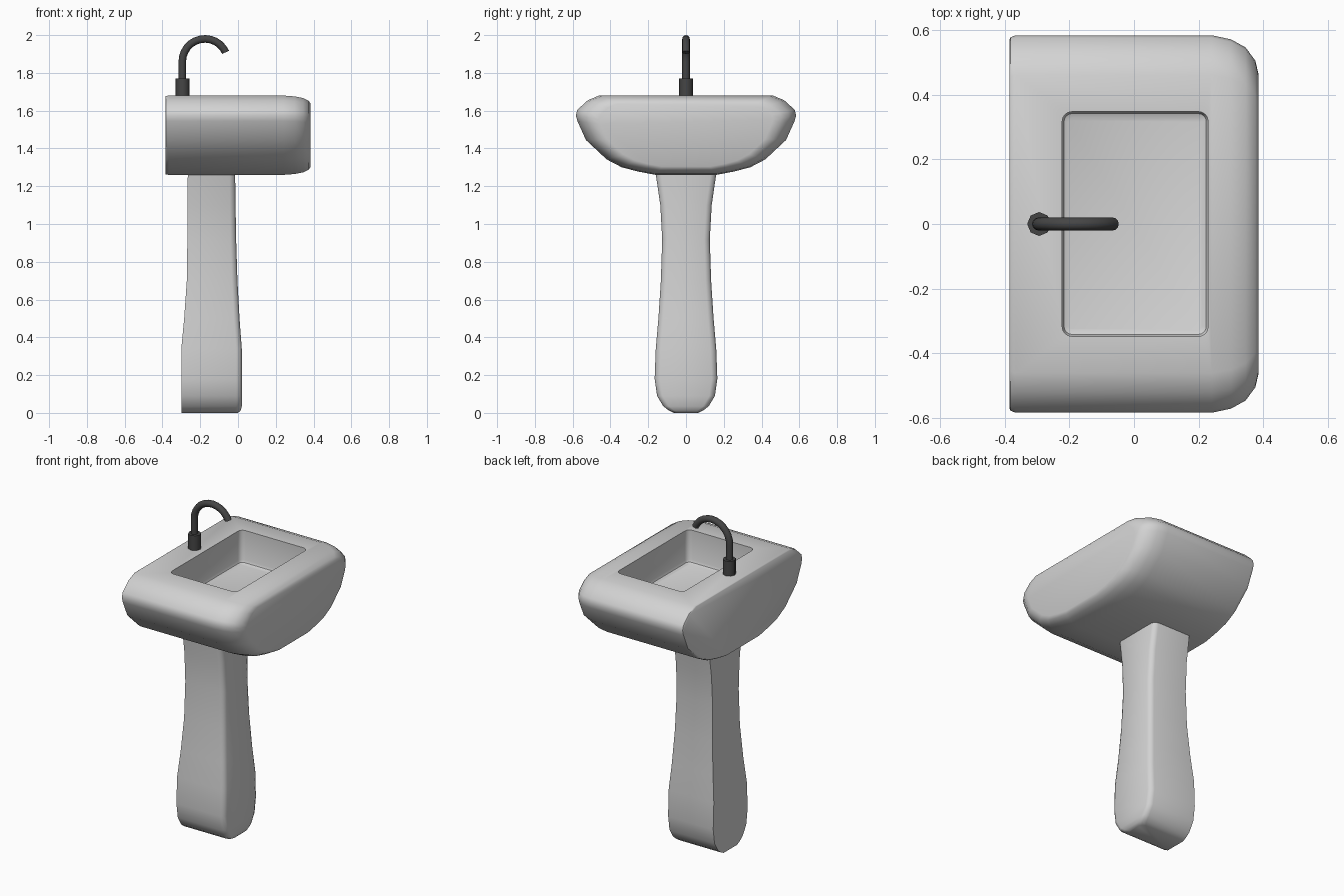
import bpy, bmesh, math
from mathutils import Vector

if "Cube" in bpy.data.objects:
    bpy.data.objects.remove(bpy.data.objects["Cube"])


def material(name, v):
    m = bpy.data.materials.new(name)
    m.diffuse_color = (v, v, v, 1)
    m.use_nodes = True
    m.node_tree.nodes["Principled BSDF"].inputs["Base Color"].default_value = m.diffuse_color
    return m


ceramic = material("white_ceramic", 0.65)
metal = material("dark_metal", 0.06)


def finish(bm, name, mat, angle=40):
    bmesh.ops.recalc_face_normals(bm, faces=bm.faces[:])
    me = bpy.data.meshes.new(name)
    bm.to_mesh(me)
    bm.free()
    ob = bpy.data.objects.new(name, me)
    bpy.context.collection.objects.link(ob)
    me.materials.append(mat)
    smooth(ob, angle)
    return ob


def smooth(ob, angle):
    bpy.ops.object.select_all(action='DESELECT')
    ob.select_set(True)
    bpy.context.view_layer.objects.active = ob
    bpy.ops.object.shade_smooth_by_angle(angle=math.radians(angle))


def loft(rings, name, mat, angle=40):
    """Skin a list of closed rings and cap both ends."""
    bm = bmesh.new()
    loops = [[bm.verts.new(p) for p in r] for r in rings]
    for a, b in zip(loops, loops[1:]):
        for i in range(len(a)):
            j = (i + 1) % len(a)
            bm.faces.new((a[i], a[j], b[j], b[i]))
    bm.faces.new(loops[0])
    bm.faces.new(loops[-1])
    return finish(bm, name, mat, angle)


# Basin: half profile (y, z), mirrored, swept along x and rounded at the +x end
half = [(0.16, 1.26), (0.25, 1.277), (0.34, 1.30), (0.42, 1.342), (0.53, 1.445),
        (0.575, 1.545), (0.583, 1.575), (0.575, 1.605), (0.52, 1.655), (0.46, 1.68)]
profile = half + [(-y, z) for y, z in reversed(half)]
stations = [(-0.385, 0.975), (-0.381, 0.99), (-0.365, 1), (0.24, 1), (0.30, 0.978),
            (0.345, 0.935), (0.375, 0.865), (0.385, 0.79)]
basin = loft([[(x, y * s, 1.47 + (z - 1.47) * s) for y, z in profile]
              for x, s in stations], "basin", ceramic)


# Bowl: rounded rectangle cut into the top
def rounded_rect(inset, z, r=0.03):
    x0, x1, y1 = -0.222 + inset, 0.229 - inset, 0.347 - inset
    pts = []
    for q, (cx, cy) in enumerate([(x1 - r, y1 - r), (x0 + r, y1 - r),
                                  (x0 + r, r - y1), (x1 - r, r - y1)]):
        for k in range(5):
            a = math.radians(90 * q + 22.5 * k)
            pts.append((cx + r * math.cos(a), cy + r * math.sin(a), z))
    return pts


cutter = loft([rounded_rect(0.02, 1.48, 0.012), rounded_rect(0.006, 1.486, 0.024),
               rounded_rect(0, 1.50), rounded_rect(0, 1.75)], "bowl_cutter", ceramic)
mod = basin.modifiers.new("bowl", 'BOOLEAN')
mod.operation = 'DIFFERENCE'
mod.solver = 'EXACT'
mod.object = cutter
bpy.context.view_layer.objects.active = basin
bpy.ops.object.modifier_apply(modifier=mod.name)
bpy.data.objects.remove(cutter)
smooth(basin, 40)

# Pedestal: (z, half width, back x, front x), sharp back edges, rounded front
levels = [(0, 0.065, -0.30, 0.0), (0.012, 0.09, -0.30, 0.014), (0.035, 0.12, -0.30, 0.02),
          (0.09, 0.153, -0.30, 0.02), (0.18, 0.166, -0.30, 0.02), (0.34, 0.16, -0.30, 0.02),
          (0.50, 0.146, -0.285, 0.008), (0.70, 0.133, -0.271, -0.003),
          (0.92, 0.126, -0.268, -0.01), (1.10, 0.136, -0.267, -0.013),
          (1.25, 0.158, -0.266, -0.015), (1.30, 0.165, -0.266, -0.015)]
rings = []
for z, w, xb, xf in levels:
    side = [(xb, w, z), (xf - 0.03, w, z), (xf - 0.009, w - 0.009, z), (xf, w - 0.03, z)]
    rings.append(side + [(x, -y, h) for x, y, h in reversed(side)])
loft(rings, "pedestal", ceramic, 50)


# Tap: octagonal collar and a curved spout
def circle(c, n, r, tangent, sides=8):
    t = Vector(tangent)
    u = Vector((0, 1, 0))
    v = t.cross(u)
    return [Vector(c) + r * (math.cos(2 * math.pi * i / sides) * u
                             + math.sin(2 * math.pi * i / sides) * v) for i in range(sides)]


loft([circle((-0.293, 0, z), 8, 0.037, (0, 0, 1)) for z in (1.66, 1.77)],
     "tap_collar", metal, 50)
rings = [circle((-0.295, 0, 1.74), 12, 0.02, (0, 0, 1), 12)]
for k in range(13):
    a = math.radians(180 - 13 * k)
    rings.append(circle((-0.175 + 0.12 * math.cos(a), 0, 1.86 + 0.12 * math.sin(a)), 12, 0.02,
                        (math.sin(a), 0, -math.cos(a)), 12))
loft(rings, "tap_spout", metal, 50)
